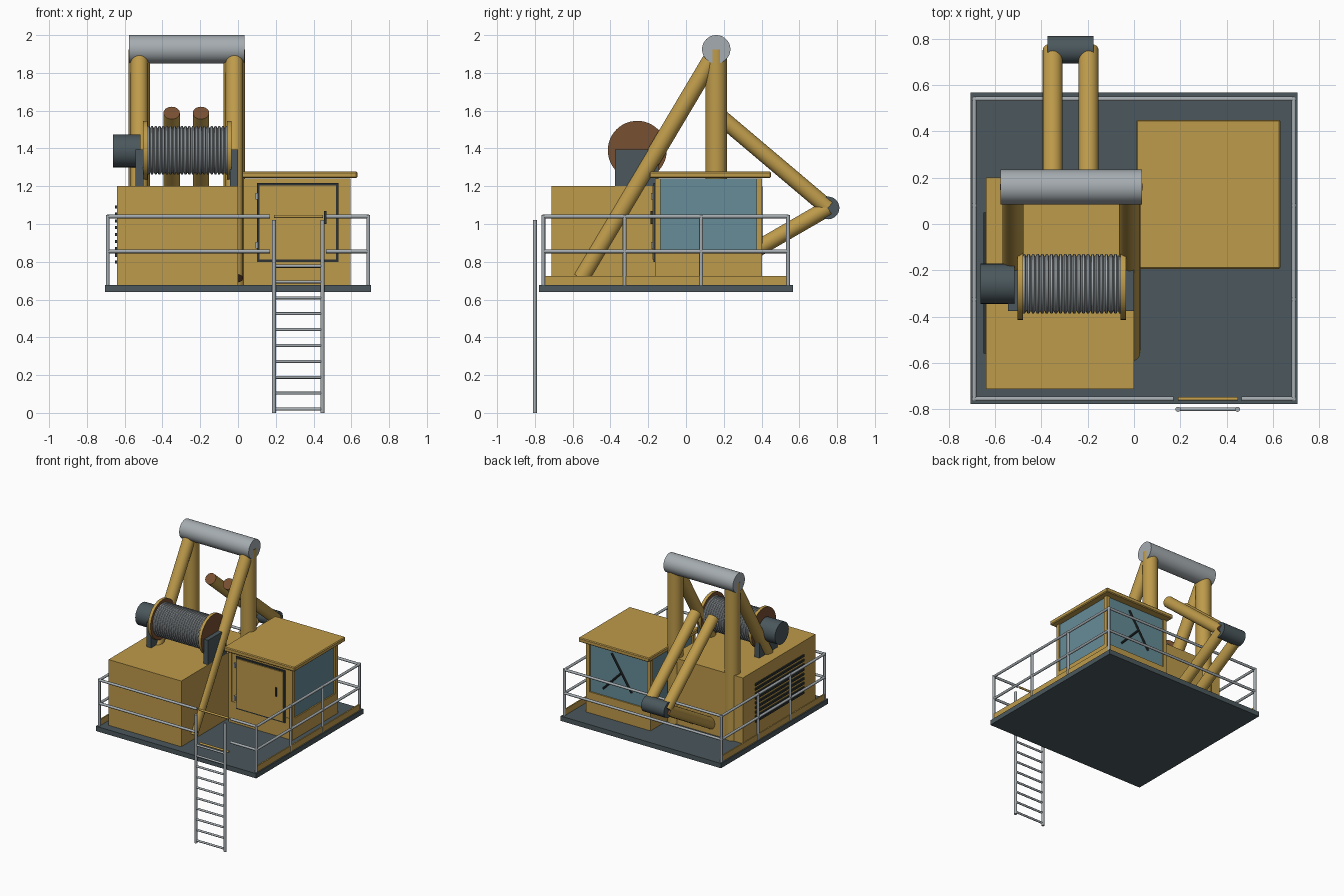
import bpy, bmesh, math
from mathutils import Vector, Matrix

if "Cube" in bpy.data.objects:
    bpy.data.objects.remove(bpy.data.objects["Cube"])


def material(name, rgb):
    m = bpy.data.materials.new(name)
    m.diffuse_color = (*rgb, 1)
    m.use_nodes = True
    m.node_tree.nodes["Principled BSDF"].inputs["Base Color"].default_value = m.diffuse_color
    return m


GOLD = material("gold paint", (0.515, 0.328, 0.070))
DARK = material("dark slate", (0.070, 0.097, 0.109))
GREY = material("bare steel", (0.376, 0.413, 0.434))
BROWN = material("brown cap", (0.190, 0.080, 0.032))
GLASS = material("blue glass", (0.133, 0.262, 0.314))
BLACK = material("near black", (0.026, 0.032, 0.034))


def finish(name, bm, mats, smooth=False):
    me = bpy.data.meshes.new(name)
    bm.to_mesh(me)
    bm.free()
    for m in mats:
        me.materials.append(m)
    ob = bpy.data.objects.new(name, me)
    bpy.context.collection.objects.link(ob)
    if smooth:
        bpy.ops.object.select_all(action='DESELECT')
        ob.select_set(True)
        bpy.context.view_layer.objects.active = ob
        bpy.ops.object.shade_smooth_by_angle(angle=math.radians(40))
    return ob


def boxes(name, spans, mat):
    """Boxes given as (x0, x1, y0, y1, z0, z1), joined in one object."""
    bm = bmesh.new()
    for x0, x1, y0, y1, z0, z1 in spans:
        mtx = (Matrix.Translation(((x0 + x1) / 2, (y0 + y1) / 2, (z0 + z1) / 2))
               @ Matrix.Diagonal((x1 - x0, y1 - y0, z1 - z0, 1)))
        bmesh.ops.create_cube(bm, size=1, matrix=mtx)
    return finish(name, bm, [mat])


def tubes(name, lines, r, mat, cap=None, seg=32):
    """Capped cylinders between point pairs, joined in one object."""
    bm = bmesh.new()
    for p, q in lines:
        p, q = Vector(p), Vector(q)
        d = q - p
        mtx = (Matrix.Translation((p + q) / 2)
               @ d.to_track_quat('Z', 'Y').to_matrix().to_4x4())
        bmesh.ops.create_cone(bm, cap_ends=True, segments=seg, radius1=r,
                              radius2=r, depth=d.length, matrix=mtx)
    for f in bm.faces:
        f.material_index = 1 if cap and len(f.verts) > 4 else 0
    return finish(name, bm, [mat, cap] if cap else [mat], True)


# Deck, engine house, side toe boards
boxes("deck", [(-0.705, 0.705, -0.778, 0.567, 0.64, 0.678)], DARK)
boxes("engine_house", [(-0.64, 0.0, -0.712, 0.2, 0.678, 1.2)], GOLD)
boxes("toe_boards", [(s * 0.69 - 0.005, s * 0.69 + 0.005, -0.755, 0.54, 0.678, 0.725)
                     for s in (-1, 1)], GOLD)
boxes("louvre_slats", [(-0.65, -0.635, -0.56, 0.05, z, z + 0.016)
                       for z in [0.79 + 0.0365 * i for i in range(9)]], BLACK)

# Cab: base, glazed body, corner posts, front wall, roof
boxes("cab_base", [(0.03, 0.595, -0.165, 0.403, 0.678, 0.845)], GOLD)
boxes("cab_glass", [(0.04, 0.585, -0.155, 0.393, 0.845, 1.24)], GLASS)
boxes("cab_posts", [(x, x + 0.03, y, y + 0.03, 0.845, 1.24)
                    for x in (0.03, 0.565) for y in (-0.165, 0.373)], GOLD)
boxes("cab_front_wall", [(0.06, 0.565, -0.162, -0.14, 0.845, 1.24)], GOLD)
roof = boxes("cab_roof", [(0.01, 0.632, -0.194, 0.45, 1.243, 1.277)], GOLD)
bev = roof.modifiers.new("soft_edge", 'BEVEL')
bev.width = 0.006

# Door with dark surround, hinges and handle
boxes("door_surround", [(0.10, 0.532, -0.171, -0.163, 0.80, 1.217)], BLACK)
boxes("door_panel", [(0.113, 0.519, -0.178, -0.168, 0.813, 1.204)], GOLD)
boxes("door_hinges", [(0.093, 0.107, -0.184, -0.166, z, z + 0.035)
                      for z in (0.87, 1.13)], GREY)
boxes("door_handle", [(0.455, 0.468, -0.188, -0.175, 1.0, 1.07)], BLACK)

# Wiper on the rear window
tubes("wiper", [((0.376, 0.397, 1.2), (0.2, 0.397, 0.93)),
                ((0.29, 0.397, 1.065), (0.45, 0.397, 0.9))], 0.008, BLACK, seg=8)

# Mast: posts, raking struts and the head roller
MX = (-0.522, -0.019)
tubes("mast_posts", [((x, 0.16, 0.678), (x, 0.16, 1.925)) for x in MX],
      0.057, GOLD, BROWN)
tubes("mast_struts", [((x, 0.16, 1.915), (x, -0.555, 0.712)) for x in MX],
      0.046, GOLD, BROWN)
tubes("head_roller", [((-0.577, 0.16, 1.925), (0.034, 0.16, 1.925))], 0.075, GREY, seg=48)

# Rear boom: upper and lower arms meeting at a dark roller
BX = (-0.351, -0.196)
tubes("boom_upper_arms", [((x, 0.157, 1.588), (x, 0.752, 1.085)) for x in BX],
      0.043, GOLD, BROWN)
tubes("boom_lower_arms", [((x, 0.18, 0.755), (x, 0.752, 1.085)) for x in BX],
      0.043, GOLD, BROWN)
tubes("boom_roller", [((-0.374, 0.752, 1.085), (-0.174, 0.752, 1.085))], 0.06, DARK)

# Winch: brackets, motor, flanges
WY, WZ = -0.258, 1.39
boxes("winch_brackets", [(x, x + 0.042, -0.375, -0.145, 1.2, 1.395)
                         for x in (-0.543, -0.042)], DARK)
tubes("winch_motor", [((-0.662, WY, WZ - 0.003), (-0.515, WY, WZ - 0.003))], 0.087, DARK)
tubes("winch_flanges", [((x, WY, WZ), (x + 0.024, WY, WZ)) for x in (-0.503, -0.059)],
      0.156, GOLD, BROWN, 48)

# Rope drum: ridged profile spun about the winch axis
bm = bmesh.new()
turns, x0, x1 = 22, -0.485, -0.05
step = (x1 - x0) / turns
prof = []
for i in range(turns):
    prof += [(x0 + i * step, 0.117), (x0 + (i + 0.3) * step, 0.129),
             (x0 + (i + 0.7) * step, 0.129)]
prof.append((x1, 0.117))
vs = [bm.verts.new((x, WY, WZ + r)) for x, r in prof]
es = [bm.edges.new(p) for p in zip(vs, vs[1:])]
bmesh.ops.spin(bm, geom=vs + es, cent=(0, WY, WZ), axis=(1, 0, 0),
               angle=math.tau, steps=40)
bmesh.ops.remove_doubles(bm, verts=bm.verts, dist=1e-4)
bmesh.ops.recalc_face_normals(bm, faces=bm.faces)
finish("rope_drum", bm, [GREY], True)

# Guard rails on all sides with a gap at the ladder
XR, YF, YB, TOP = 0.69, -0.755, 0.54, 1.04
rails = []
for z in (0.855, TOP):
    rails += [((-XR, YF, z), (0.17, YF, z)), ((0.465, YF, z), (XR, YF, z)),
              ((-XR, YB, z), (XR, YB, z))]
    rails += [((s * XR, YF, z), (s * XR, YB, z)) for s in (-1, 1)]
rails += [((s * XR, y, 0.678), (s * XR, y, TOP + 0.008))
          for s in (-1, 1) for y in (YF, -0.325, 0.08, YB)]
tubes("guard_rails", rails, 0.01, GREY, seg=12)
tubes("gate_bars", [((0.19, YF, z), (0.45, YF, z)) for z in (0.775, TOP)],
      0.008, GOLD, seg=12)

# Ladder
LX, LY = (0.19, 0.447), -0.80
tubes("ladder_rails", [((x, LY, 0), (x, LY, 1.02)) for x in LX], 0.011, GREY, seg=12)
tubes("ladder_rungs", [((LX[0], LY, z), (LX[1], LY, z))
                       for z in [0.02 + 0.0842 * i for i in range(10)]],
      0.008, GREY, seg=10)
